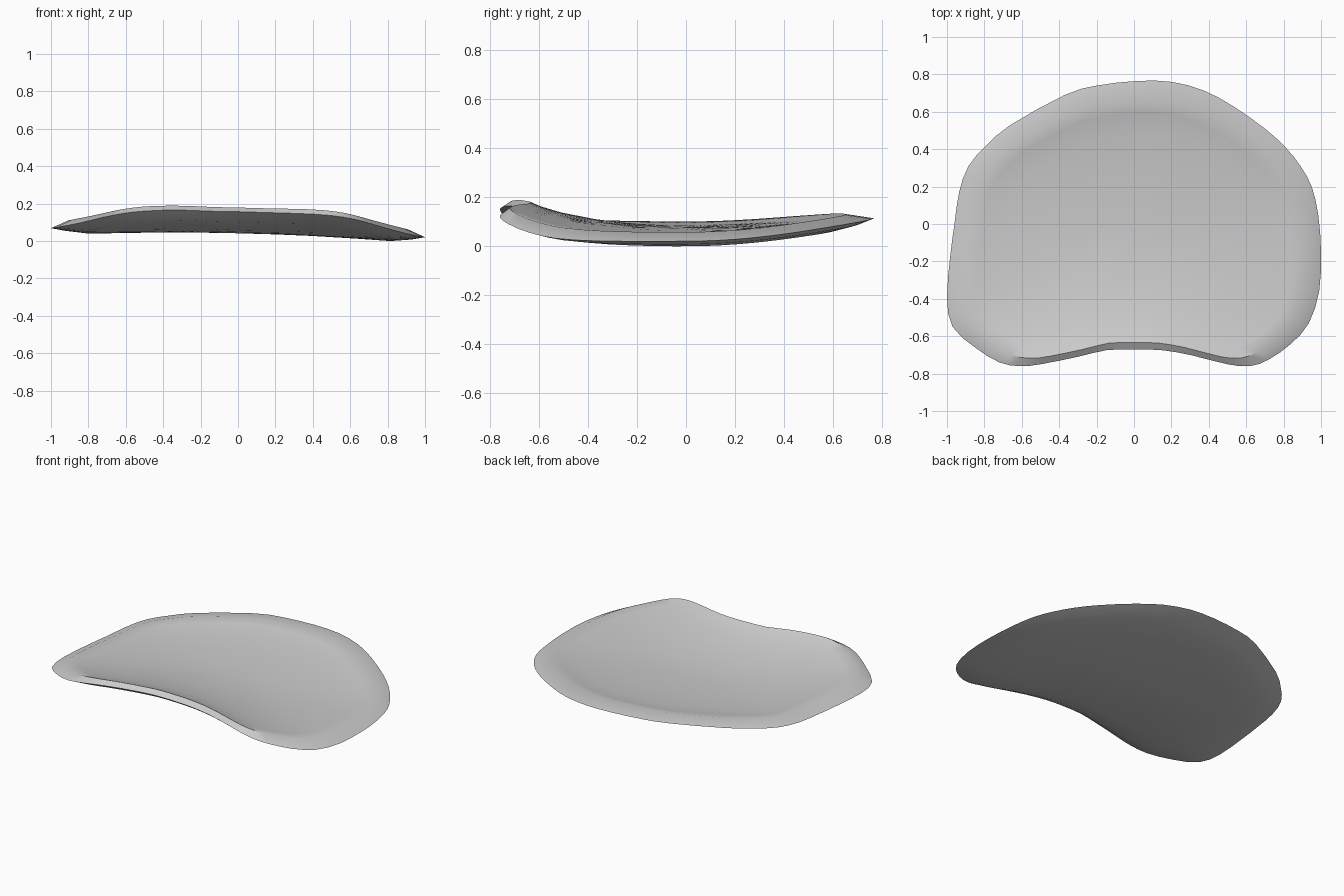
import bpy
import bmesh
from mathutils import Vector

default_cube = bpy.data.objects.get("Cube")
if default_cube:
    bpy.data.objects.remove(default_cube, do_unlink=True)

CENTRE_Y = -0.05
STEPS = 2

# Kidney-shaped outline seen from above, counter-clockwise from the back
OUTLINE = [
    (0.02, 0.765), (0.2, 0.76), (0.37, 0.715), (0.53, 0.63), (0.7, 0.51),
    (0.81, 0.41), (0.89, 0.31), (0.95, 0.2), (0.985, 0.05), (1, -0.15),
    (0.99, -0.36), (0.935, -0.53), (0.84, -0.64), (0.72, -0.725),
    (0.62, -0.76), (0.5, -0.75), (0.3, -0.7), (0.15, -0.675), (0, -0.67),
    (-0.15, -0.675), (-0.3, -0.71), (-0.5, -0.75), (-0.61, -0.76),
    (-0.72, -0.74), (-0.85, -0.66), (-0.97, -0.55), (-1, -0.39),
    (-0.98, -0.15), (-0.96, 0), (-0.935, 0.17), (-0.885, 0.31),
    (-0.79, 0.42), (-0.66, 0.53), (-0.37, 0.69), (-0.2, 0.74),
]


def smooth_loop(points, steps):
    """Closed Catmull-Rom curve through the points."""
    pts = [Vector(p) for p in points]
    count = len(pts)
    result = []
    for i in range(count):
        a, b, c, d = (pts[(i + k) % count] for k in (-1, 0, 1, 2))
        for s in range(steps):
            t = s / steps
            result.append(0.5 * (2 * b + (c - a) * t
                                 + (2 * a - 5 * b + 4 * c - d) * t ** 2
                                 + (3 * b - a - 3 * c + d) * t ** 3))
    return result


def saddle(x, y):
    """Height of the bent, slightly tilted middle surface."""
    if y < 0:
        bend, twist = 0.223, 0.22
    else:
        bend, twist = 0.1, -0.05
    return (0.0625 + bend * y * y - twist * x * x * y * y
            - 0.0125 * x * x - 0.024 * x)


def add_ring(bm, loop, fx, f_back, f_front, offset):
    """Shrunken copy of the outline laid on the middle surface plus offset."""
    ring = []
    for p in loop:
        dy = p.y - CENTRE_Y
        x = p.x * fx
        y = CENTRE_Y + dy * (f_back if dy > 0 else f_front)
        ring.append(bm.verts.new((x, y, saddle(x, y) + offset)))
    return ring


def bridge(bm, outer, inner):
    count = len(outer)
    for i in range(count):
        j = (i + 1) % count
        bm.faces.new((outer[i], outer[j], inner[j], inner[i]))


def add_side(bm, loop, rim, rings, centre_offset):
    """Skin one side from the rim in to the centre."""
    outer = rim
    for spec in rings:
        inner = add_ring(bm, loop, *spec)
        bridge(bm, outer, inner)
        outer = inner
    tip = bm.verts.new((0, CENTRE_Y, saddle(0, CENTRE_Y) + centre_offset))
    for i, v in enumerate(outer):
        bm.faces.new((v, outer[(i + 1) % len(outer)], tip))


# Curved pad with a bevelled rim, shallow dished top and rounded underside
bm = bmesh.new()
loop = smooth_loop(OUTLINE, STEPS)
rim = add_ring(bm, loop, 1, 1, 1, 0)
add_side(bm, loop, rim, [
    (0.915, 0.86, 0.94, 0.033),
    (0.84, 0.79, 0.87, 0.026),
    (0.7, 0.66, 0.72, 0.021),
    (0.45, 0.43, 0.46, 0.02),
    (0.2, 0.2, 0.2, 0.02),
], 0.02)
add_side(bm, loop, rim, [
    (0.93, 0.92, 0.94, -0.016),
    (0.82, 0.8, 0.84, -0.029),
    (0.65, 0.63, 0.66, -0.024),
    (0.4, 0.4, 0.4, -0.018),
    (0.2, 0.2, 0.2, -0.016),
], -0.016)
bmesh.ops.recalc_face_normals(bm, faces=bm.faces)

# Rest the pad on the ground
lowest = min(v.co.z for v in bm.verts)
bmesh.ops.translate(bm, verts=bm.verts, vec=(0, 0, -lowest))

mesh = bpy.data.meshes.new("curved_pad")
bm.to_mesh(mesh)
bm.free()
pad = bpy.data.objects.new("curved_pad", mesh)
bpy.context.collection.objects.link(pad)

# Plain grey
grey = bpy.data.materials.new("light_grey")
grey.use_nodes = True
colour = (0.6, 0.6, 0.6, 1)
grey.diffuse_color = colour
grey.node_tree.nodes["Principled BSDF"].inputs["Base Color"].default_value = colour
mesh.materials.append(grey)

bpy.ops.object.select_all(action="DESELECT")
pad.select_set(True)
bpy.context.view_layer.objects.active = pad
bpy.ops.object.shade_smooth_by_angle(angle=0.6)
